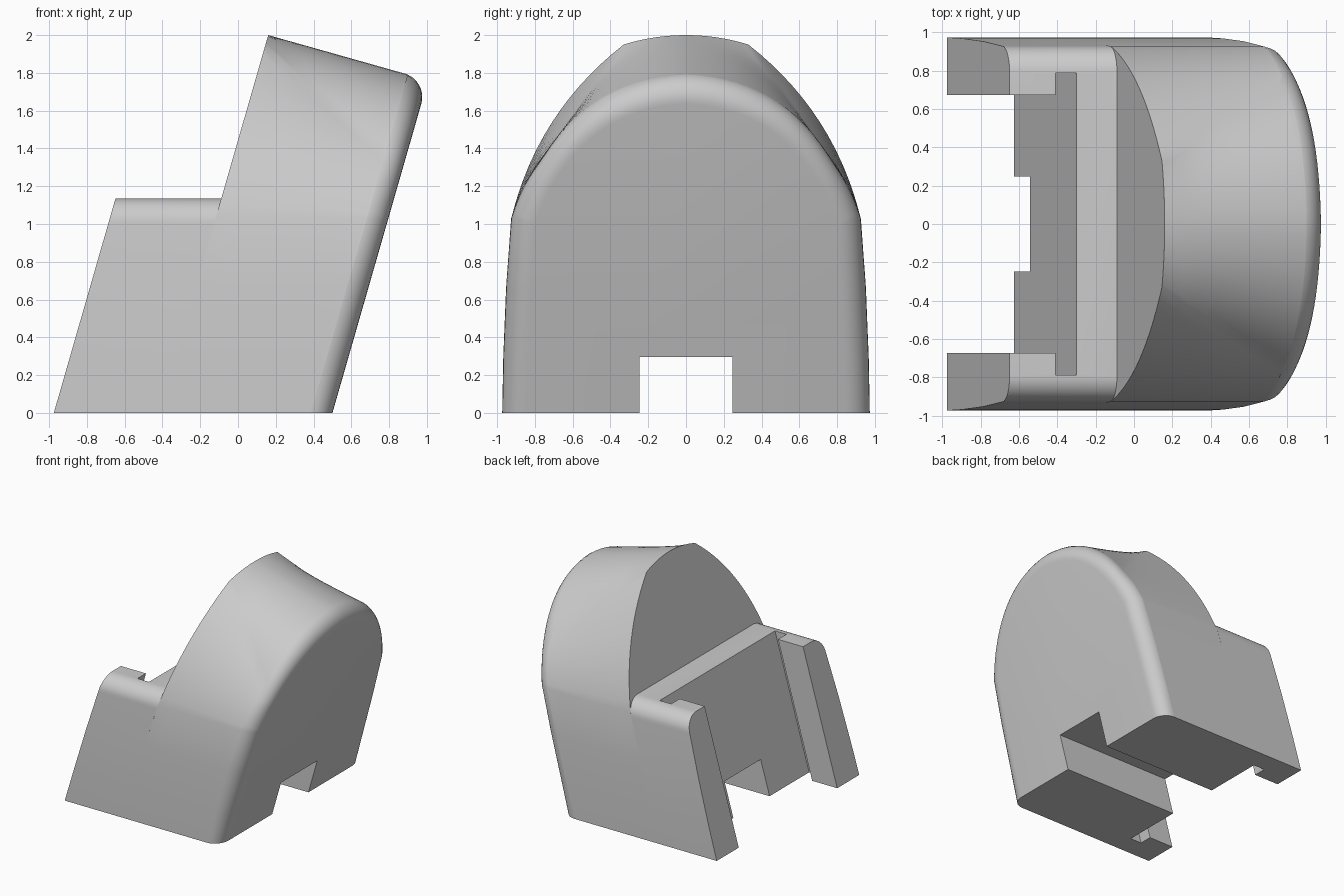
import bpy, bmesh, math

LEAN = 0.2875      # how far every cross-section leans towards +x per unit of height
RINGS = 8

cube = bpy.data.objects.get("Cube")
if cube:
    bpy.data.objects.remove(cube, do_unlink=True)

grey = bpy.data.materials.new("light_grey")
grey.use_nodes = True
grey.diffuse_color = (0.6, 0.6, 0.6, 1)
grey.node_tree.nodes["Principled BSDF"].inputs["Base Color"].default_value = (0.6, 0.6, 0.6, 1)


def bow(p, q, sag, n=14):
    """Points after p up to q on a shallow curve bulging outwards by sag."""
    dy, dz = q[0] - p[0], q[1] - p[1]
    length = math.hypot(dy, dz)
    pts = []
    for i in range(1, n + 1):
        t = i / n
        b = 4 * sag * t * (1 - t) / length
        pts.append((p[0] + dy * t + dz * b, p[1] + dz * t - dy * b))
    return pts


def mirrored(half):
    """Close a right-hand half outline (bottom to top) with its mirror image."""
    return half + [(-y, z) for y, z in reversed(half) if y > 1e-6]


def loft(name, start, end, x_start, x_end, rings=1, fillet=0):
    """Skin two outlines lying on leaning planes; optionally round the end rim."""
    bm = bmesh.new()
    loops = []
    for r in range(rings + 1):
        t = r / rings
        loop = []
        for (ya, za), (yb, zb) in zip(start, end):
            xa, xb = x_start + LEAN * za, x_end + LEAN * zb
            loop.append(bm.verts.new((xa + (xb - xa) * t, ya + (yb - ya) * t, za + (zb - za) * t)))
        loops.append(loop)
    n = len(start)
    for a, b in zip(loops, loops[1:]):
        for i in range(n):
            j = (i + 1) % n
            bm.faces.new((a[i], a[j], b[j], b[i]))
    bm.faces.new(loops[0])
    cap = bm.faces.new(loops[-1])
    bmesh.ops.recalc_face_normals(bm, faces=bm.faces)
    if fillet:
        rim = [e for e in cap.edges if max(v.co.z for v in e.verts) > 1e-4]
        bmesh.ops.bevel(bm, geom=rim, offset=fillet, offset_type='OFFSET',
                        segments=8, profile=0.5, affect='EDGES', clamp_overlap=False)
        bmesh.ops.recalc_face_normals(bm, faces=bm.faces)
    mesh = bpy.data.meshes.new(name)
    bm.to_mesh(mesh)
    bm.free()
    mesh.materials.append(grey)
    obj = bpy.data.objects.new(name, mesh)
    bpy.context.collection.objects.link(obj)
    return obj


def cut(target, half_width, top, x_start, x_end):
    """Carve a leaning rectangular channel, open at the bottom."""
    box = mirrored([(half_width, -0.2), (half_width, top)])
    cutter = loft("cutter", box, box, x_start, x_end)
    cutter.hide_render = True
    mod = target.modifiers.new("channel", 'BOOLEAN')
    mod.operation, mod.solver, mod.object = 'DIFFERENCE', 'EXACT', cutter
    bpy.context.view_layer.objects.active = target
    bpy.ops.object.modifier_apply(modifier=mod.name)
    bpy.data.objects.remove(cutter, do_unlink=True)


# Side wall shared by both parts
wall = [(0.973, 0), (0.968, 0.27), (0.953, 0.65)]
shoulder = (0.925, 1.03)

# Domed body: pointed arch at the front, rounder and lower arch at the back
front_knee, back_knee = (0.33, 1.95), (0.82, 1.27)
arch = wall + [shoulder] + bow(shoulder, front_knee, 0.095) + bow(front_knee, (0, 2.0), 0.0125)
round_arch = wall + [shoulder] + bow(shoulder, back_knee, 0.006) + bow(back_knee, (0, 1.7615), 0.13)
body = loft("domed_body", mirrored(arch), mirrored(round_arch), -0.415, 0.5, RINGS, 0.13)

# Flat-topped base with rounded upper corners
corner = [(0.79 + 0.138 * math.cos(a), 1.0 + 0.135 * math.sin(a))
          for a in (math.radians(9 * i) for i in range(11))]
base_outline = mirrored(wall + corner)
base = loft("slotted_base", base_outline, base_outline, -0.975, -0.415)

# Open mouth, wider panel slot behind it, and cable notch through both parts
cut(base, 0.672, 1.4, -1.2, -0.73)
cut(base, 0.787, 1.4, -0.736, -0.626)
for part in (base, body):
    cut(part, 0.247, 0.295, -1.2, 0.9)
    part.data.shade_smooth()
    part.data.set_sharp_from_angle(angle=math.radians(30))
